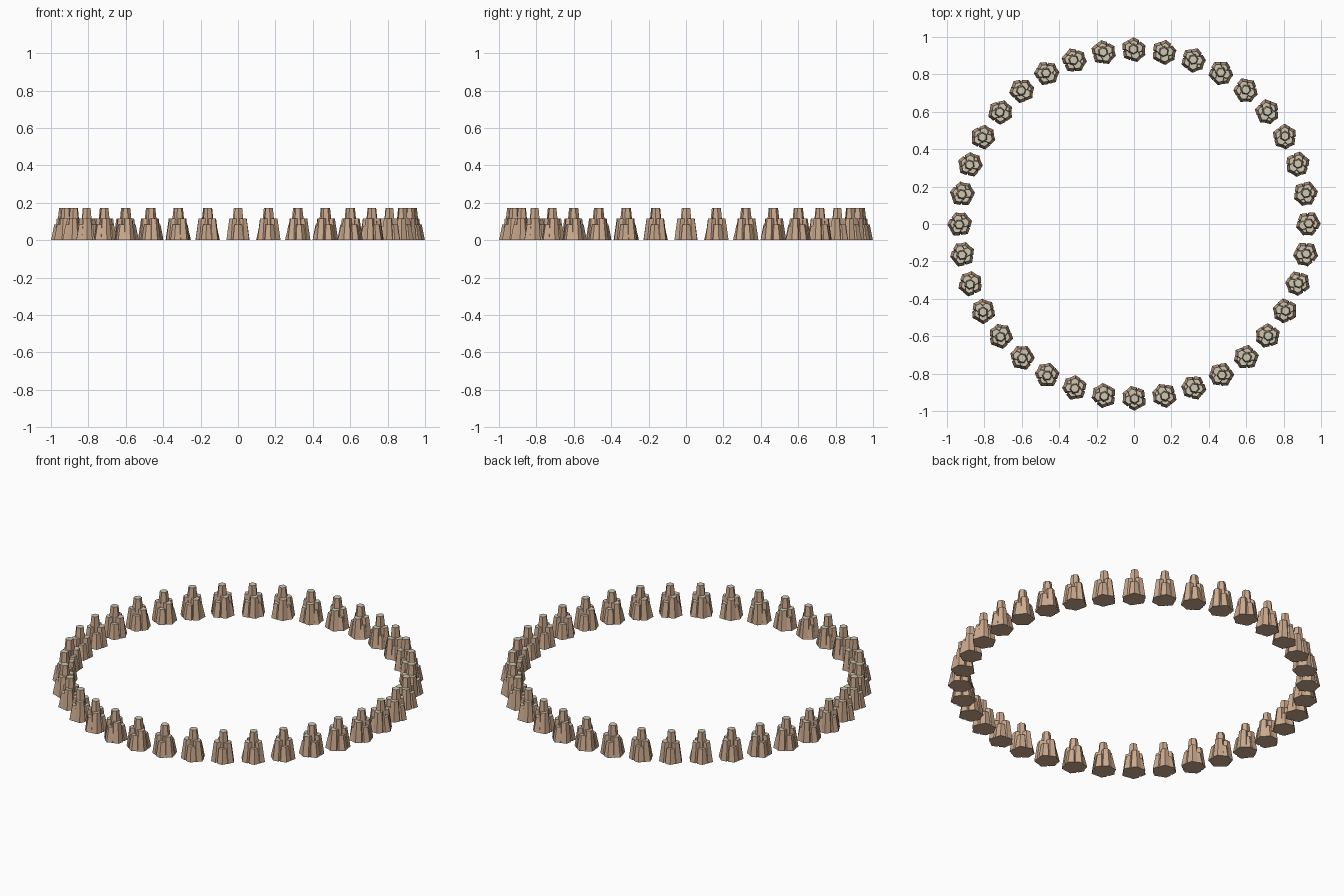
import bpy, bmesh, math

if "Cube" in bpy.data.objects:
    bpy.data.objects.remove(bpy.data.objects["Cube"])

def material(name, rgb):
    m = bpy.data.materials.new(name)
    m.diffuse_color = (*rgb, 1)
    m.use_nodes = True
    m.node_tree.nodes["Principled BSDF"].inputs["Base Color"].default_value = m.diffuse_color
    return m

side_mat = material("rock_brown", (0.60, 0.40, 0.27))
top_mat = material("rock_top", (0.62, 0.58, 0.45))

def column(bm, x, y, r_base, r_top, height, turn, lean=0.8):
    """Six-sided tapered column whose top leans towards the cluster centre."""
    def ring(cx, cy, r, z):
        return [bm.verts.new((cx + r * math.cos(turn + i * math.tau / 6),
                              cy + r * math.sin(turn + i * math.tau / 6), z)) for i in range(6)]
    a, b = ring(x, y, r_base, 0), ring(x * lean, y * lean, r_top, height)
    bm.faces.new(a[::-1])
    bm.faces.new(b).material_index = 1
    for i in range(6):
        j = (i + 1) % 6
        bm.faces.new((a[i], a[j], b[j], b[i]))

# One rock cluster: a central spire with stepped columns around it
bm = bmesh.new()
column(bm, -0.004, 0.004, 0.040, 0.022, 0.173, math.pi / 6)
# (angle in degrees, distance, base radius, top radius, height)
for ang, d, rb, rt, h in [(20, .033, .033, .023, .115), (92, .035, .033, .023, .085),
                          (150, .037, .033, .023, .115), (218, .035, .033, .023, .085),
                          (285, .034, .033, .023, .115), (335, .037, .030, .020, .075)]:
    t = math.radians(ang)
    column(bm, d * math.cos(t), d * math.sin(t), rb, rt, h, t)
mesh = bpy.data.meshes.new("rock_cluster")
bm.to_mesh(mesh)
bm.free()
mesh.materials.append(side_mat)
mesh.materials.append(top_mat)

# Ring of 36 clusters, each turned with the ring
COUNT, RADIUS = 36, 0.931
for k in range(COUNT):
    a = k * math.tau / COUNT
    ob = bpy.data.objects.new(f"rock_cluster_{k + 1:02d}", mesh)
    ob.location = (-RADIUS * math.sin(a), RADIUS * math.cos(a), 0)
    ob.rotation_euler.z = a
    bpy.context.collection.objects.link(ob)
